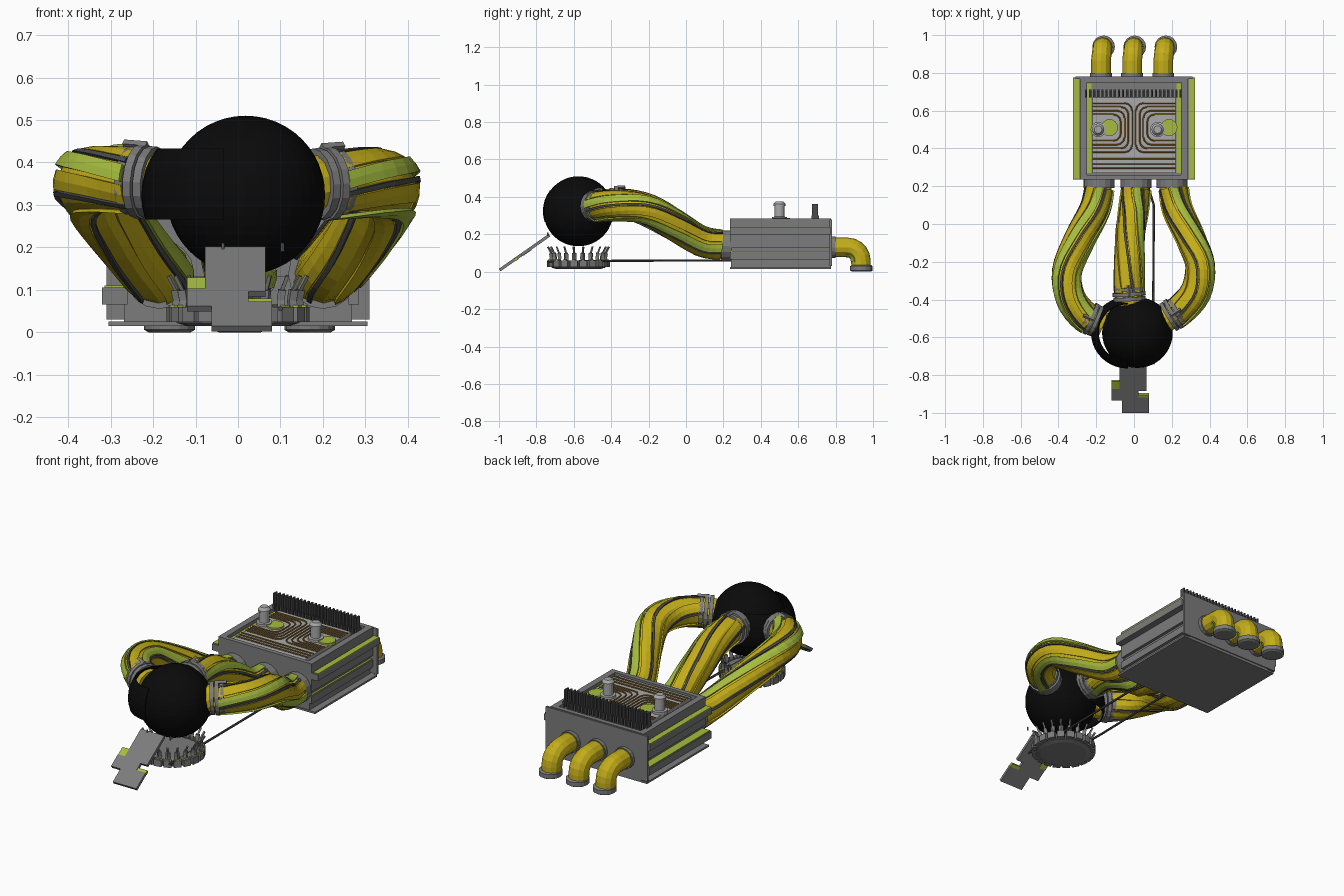
import bpy, bmesh
from math import sin, cos, pi, radians
from mathutils import Vector, Matrix

if "Cube" in bpy.data.objects:
    bpy.data.objects.remove(bpy.data.objects["Cube"])


def material(name, c):
    m = bpy.data.materials.new(name)
    m.diffuse_color = (*c, 1)
    m.use_nodes = True
    m.node_tree.nodes["Principled BSDF"].inputs["Base Color"].default_value = m.diffuse_color
    return m


GOLD = material("gold", (0.55, 0.42, 0.01))
GREEN = material("lime", (0.38, 0.5, 0.05))
BLACK = material("black", (0.003, 0.003, 0.003))
COPPER = material("copper", (0.25, 0.13, 0.02))
DARK = material("dark_grey", (0.07, 0.07, 0.07))
GREY = material("mid_grey", (0.2, 0.2, 0.2))
LIGHT = material("light_grey", (0.4, 0.4, 0.4))


def finish(name, bm, mat=None):
    bmesh.ops.recalc_face_normals(bm, faces=bm.faces[:])
    me = bpy.data.meshes.new(name)
    bm.to_mesh(me)
    bm.free()
    ob = bpy.data.objects.new(name, me)
    bpy.context.collection.objects.link(ob)
    me.materials.append(mat or GREY)
    return ob


def box(name, x, y, z, mat=None, rot=None):
    """Box from (min, max) ranges, optionally turned about its centre."""
    bm = bmesh.new()
    c = Vector([(a + b) / 2 for a, b in (x, y, z)])
    s = [b - a for a, b in (x, y, z)]
    m = Matrix.Translation(c) @ (rot or Matrix()) @ Matrix.Diagonal((*s, 1))
    bmesh.ops.create_cube(bm, size=1, matrix=m)
    return finish(name, bm, mat)


def lathe(name, profile, origin, sides=24, mat=None):
    """Closed revolved solid from (radius, z) points."""
    bm = bmesh.new()
    rings = [[bm.verts.new((origin[0] + r * cos(2 * pi * i / sides),
                            origin[1] + r * sin(2 * pi * i / sides), z))
              for i in range(sides)] for r, z in profile]
    for a, b in zip(rings, rings[1:]):
        for i in range(sides):
            j = (i + 1) % sides
            bm.faces.new((a[i], a[j], b[j], b[i]))
    bm.faces.new(rings[0])
    bm.faces.new(rings[-1])
    return finish(name, bm, mat)


def smooth_path(pts, n=5):
    """Catmull-Rom samples through the points."""
    p = [Vector(q) for q in pts]
    p = [2 * p[0] - p[1]] + p + [2 * p[-1] - p[-2]]
    out = []
    for a, b, c, d in zip(p, p[1:], p[2:], p[3:]):
        for k in range(n):
            t = k / n
            out.append(0.5 * (2 * b + (c - a) * t + (2 * a - 5 * b + 4 * c - d) * t * t
                              + (3 * b - a - 3 * c + d) * t ** 3))
    return out + [p[-2]]


def sweep(name, path, r, sides=12, mat=None, ref=(0, 0, 1), arc=None, twist=0):
    """Tube along a path; arc=(start, end) degrees gives a thick twisting strip."""
    path = [Vector(p) for p in path]
    ref, n = Vector(ref), len(path)
    bm, rings = bmesh.new(), []
    for i, p in enumerate(path):
        t = (path[min(i + 1, n - 1)] - path[max(i - 1, 0)]).normalized()
        u = t.cross(ref).normalized()
        v = u.cross(t)
        tw = radians(twist) * i / (n - 1)
        if arc:
            a, b = (radians(q) + tw for q in arc)
            loop = [(r, a), (r, (a + b) / 2), (r, b), (r * .9, b), (r * .9, a)]
        else:
            loop = [(r, 2 * pi * k / sides + tw) for k in range(sides)]
        rings.append([bm.verts.new(p + (u * cos(g) + v * sin(g)) * q) for q, g in loop])
    for a, b in zip(rings, rings[1:]):
        for i in range(len(a)):
            j = (i + 1) % len(a)
            bm.faces.new((a[i], a[j], b[j], b[i]))
    bm.faces.new(rings[0])
    bm.faces.new(rings[-1])
    return finish(name, bm, mat)


# housing: base, body, rim, side rails
box("housing_base", (-.305, .305), (.235, .775), (.015, .025))
box("housing_body", (-.268, .268), (.24, .775), (.025, .262))
for s, n in ((-1, "left"), (1, "right")):
    def xr(a, b):
        return tuple(sorted((s * a, s * b)))
    box(f"rim_{n}", xr(.25, .285), (.235, .775), (.13, .285))
    box(f"upper_rail_{n}", xr(.28, .322), (.235, .775), (.2, .235))
    box(f"upper_rail_strip_{n}", xr(.29, .322), (.24, .77), (.235, .24), GREEN)
    w = .32 if s < 0 else .285
    box(f"lower_rail_{n}", xr(.26, w), (.235, .775), (.065, .105))
    box(f"lower_rail_strip_{n}", xr(.27, w - .005), (.24, .77), (.105, .11), GREEN)
    box(f"inner_strip_{n}", xr(.225, .25), (.27, .745), (.262, .265), GREEN)
for n, y in (("front", .235), ("back", .75)):
    box(f"rim_{n}", (-.285, .285), (y, y + .025), (.13, .285))
box("back_plate", (-.31, .31), (.768, .78), (.03, .28))

# top deck: comb, copper traces and posts
for i in range(24):
    x = -.26 + i * .0218
    box("comb_fin", (x, x + .012), (.67, .712), (.262, .3), DARK)
    box("comb_tip", (x, x + .008), (.675, .705), (.3, .362), DARK)
for s in (-1, 1):
    for k in range(4):
        d = .02 * k
        ex, hi, lo, c = .01 + d, .64 - d, .38 + d, .04
        pts = [(s * .22, hi)]
        pts += [(s * (ex + c - c * sin(a)), hi - c + c * cos(a)) for a in (0, pi / 6, pi / 3, pi / 2)]
        pts += [(s * (ex + c - c * cos(a)), lo + c - c * sin(a)) for a in (0, pi / 6, pi / 3, pi / 2)]
        pts.append((s * .22, lo))
        sweep("copper_trace", [(x, y, .282) for x, y in pts], .004, 6, COPPER)
for y in (.295, .32, .345):
    sweep("copper_trace_straight", [(-.22, y, .282), (.22, y, .282)], .004, 6, COPPER)
box("deck_plate", (-.22, .22), (.27, .67), (.26, .279), LIGHT)
for x in (-.19, .125):
    lathe("post_pad", [(.045, .27), (.045, .288)], (x + .06, .51), 16, GREEN)
    lathe("post", [(.04, .27), (.04, .292), (.027, .294), (.027, .35), (.032, .352),
                   (.032, .362), (.02, .376)], (x, .5), 16, LIGHT)

# rear elbows with floor collars
for x in (-.175, -.01, .155):
    path = [(x, .77, .13), (x, .865, .13)]
    path += [(x + .008 * sin(a), .865 + .07 * sin(a), .06 + .07 * cos(a))
             for a in [pi / 10 * k for k in range(1, 6)]]
    path.append((x + .009, .936, .02))
    sweep("rear_elbow", path, .052, 12, GOLD, (1, 0, 0))
    sweep("elbow_strip", path[1:-1], .056, 12, GREEN, (1, 0, 0), (15, 50))
    sweep("elbow_flange", [(x, .775, .13), (x, .8, .13)], .058, 16)
    lathe("floor_collar", [(.05, 0), (.06, .006), (.06, .03), (.05, .036)], (x + .014, .938), 16)

# three hoses from housing to ball
hoses = {
    "left": [(-.185, .22, .135), (-.21, .08, .16), (-.29, -.08, .255), (-.355, -.25, .34),
             (-.335, -.39, .36), (-.255, -.49, .357), (-.165, -.53, .35)],
    "middle": [(.01, .22, .135), (-.005, .08, .16), (-.02, -.05, .25), (-.025, -.2, .335),
               (-.028, -.34, .365), (-.022, -.43, .36)],
    "right": [(.2, .22, .135), (.225, .08, .16), (.3, -.08, .255), (.35, -.22, .335),
              (.325, -.36, .355), (.235, -.46, .352), (.14, -.52, .345)],
}
for n, pts in hoses.items():
    path = smooth_path(pts, 4)
    tw = -80 if n == "left" else 80
    sweep(f"hose_{n}", path, .07, 12, GOLD, twist=tw)
    main = path[1:-3]
    for k in range(4):
        a = 25 + 90 * k
        sweep(f"hose_seam_{n}", main, .081, mat=DARK, arc=(a, a + 9), twist=tw)
        sweep(f"hose_ridge_{n}", main, .079, mat=GOLD, arc=(a + 12, a + 48), twist=tw)
    for a in (80, 175):
        sweep(f"hose_stripe_{n}", main, .087, mat=GREEN, arc=(a, a + 28), twist=tw)
    x, y = pts[0][:2]
    sweep(f"hose_flange_{n}", [(x, y + .025, .137), (x, y - .03, .137)], .082, 16)
    # cuff rings near the ball
    d = (path[-1] - path[-5]).normalized()
    mid = path[-5] + d * .035
    for q, r in ((-.03, .08), (-.005, .088), (.02, .085)):
        c = mid + d * q
        sweep(f"cuff_ring_{n}", [c - d * .01, c + d * .01], r, 16)
    c = mid + Vector((0, 0, .086)) - d * .02
    sweep(f"cuff_clip_{n}", [c - d * .03, c + d * .03], .01, 4)

# black ball and its offset outer band
bm = bmesh.new()
bmesh.ops.create_uvsphere(bm, u_segments=40, v_segments=24, radius=.187,
                          matrix=Matrix.Translation((.018, -.575, .323)))
finish("ball", bm, BLACK)
bm = bmesh.new()
rows = []
for k in range(7):
    e = radians(-18 + 9 * k)
    rows.append([bm.verts.new((-.033 + .195 * cos(e) * cos(a), -.575 + .19 * cos(e) * sin(a),
                               .323 + .187 * sin(e)))
                 for a in [pi * (.5 + i / 20) for i in range(21)]])
for a, b in zip(rows, rows[1:]):
    for i in range(20):
        bm.faces.new((a[i], a[i + 1], b[i + 1], b[i]))
band = finish("ball_side_band", bm, BLACK)
band.modifiers.new("thickness", "SOLIDIFY").thickness = .005

# toothed base ring with upright prongs
O = Vector((0, -.575, 0))
lathe("base_disc", [(.12, .015), (.145, .022), (.15, .05), (.13, .06)], O, 20)
for i in range(20):
    a = 2 * pi * (i + .5) / 20
    e, t = Vector((cos(a), sin(a), 0)), Vector((-sin(a), cos(a), 0))
    R = Matrix.Rotation(a, 4, 'Z')
    p = O + e * .153
    box("ring_tooth", (p.x - .014, p.x + .014), (p.y - .02, p.y + .02), (.024, .06), rot=R)
    box("ring_mark", (p.x - .011, p.x + .011), (p.y - .008, p.y + .008), (.06, .064), GREEN, R)
    pts = [O + e * r + Vector((0, 0, z)) for r, z in ((.147, .05), (.142, .075), (.147, .1), (.165, .133))]
    sweep("ring_prong", pts[:3], .013, 4, ref=t)
    sweep("ring_prong_tip", pts[2:], .006, 4, ref=t)

# stepped tongue sloping to the ground
slope = Matrix.Rotation(radians(35), 4, 'X')
for n, x0, x1, y0, y1, m, off in (
        ("upper", -.078, .065, -.88, -.73, None, 0), ("middle", -.12, .025, -.93, -.87, None, 0),
        ("lower", -.063, .08, -.996, -.915, None, 0), ("left_mark", -.12, -.078, -.872, -.83, GREEN, -.003),
        ("right_mark", .025, .08, -.916, -.9, GREEN, -.003)):
    yc, L = (y0 + y1) / 2, (y1 - y0) / cos(radians(35)) / 2
    z = .195 + (yc + .73) * .7 + off
    box(f"tongue_{n}", (x0, x1), (yc - L, yc + L), (z - .008, z + .008), m, slope)
for x in (-.035, .105):
    sweep("tongue_pin", [(x, -.74, .19), (x, -.74, .21)], .004, 6, ref=(1, 0, 0))

# thin rods joining the ring to the housing
sweep("rod_right", [(.1, -.74, .055), (.105, .1, .06), (.06, .25, .06)], .006, 6, DARK)
sweep("rod_left", [(-.06, -.5, .055), (-.07, -.36, .06), (-.06, .25, .06)], .006, 6, DARK)
